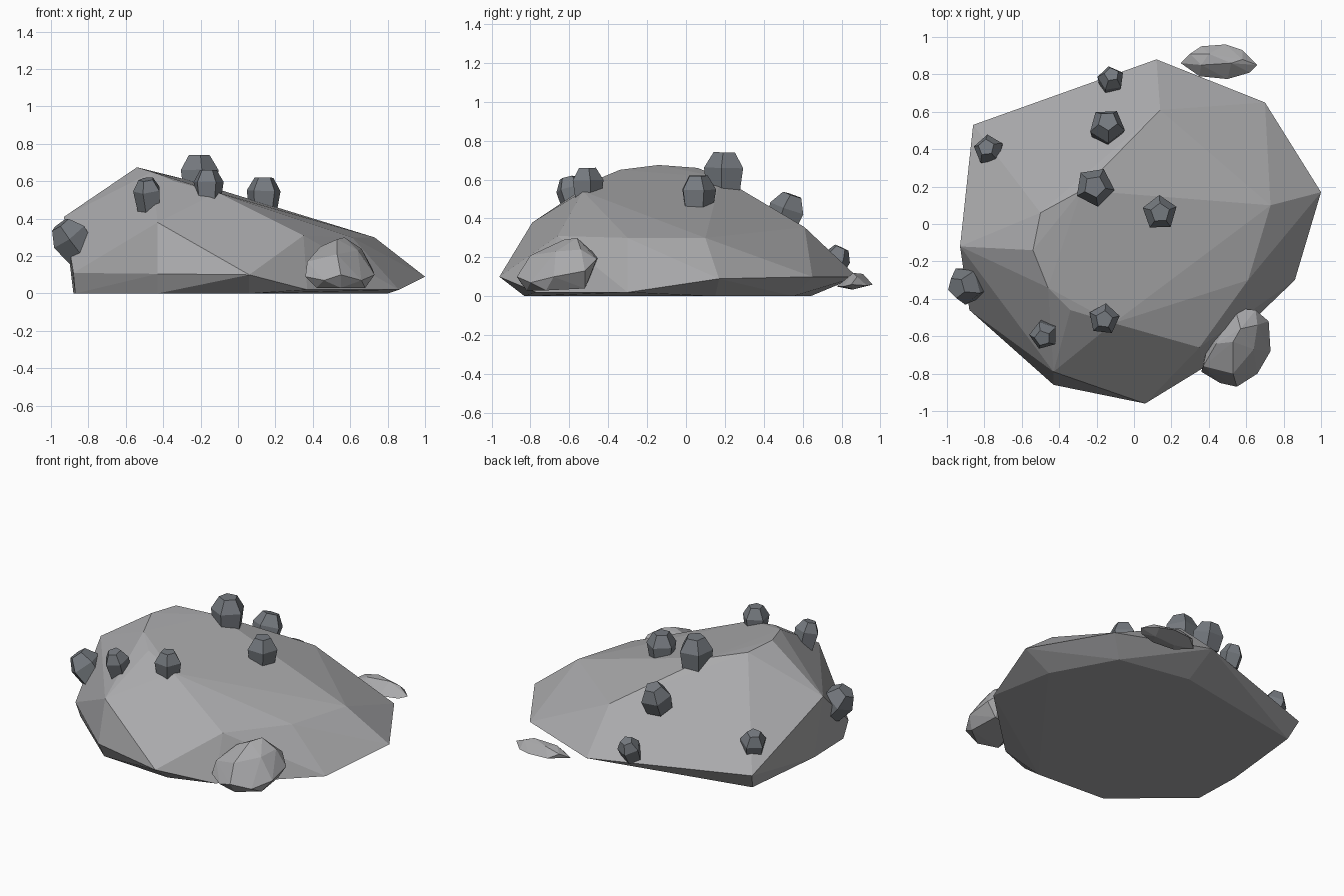
import bpy, bmesh, math
from mathutils import Vector


def material(name, rgb):
    m = bpy.data.materials.new(name)
    m.diffuse_color = (*rgb, 1)
    return m


STONE = material("stone grey", (0.40, 0.40, 0.41))
SLATE = material("slate grey", (0.18, 0.195, 0.215))


def finish(bm, name, mat):
    bmesh.ops.recalc_face_normals(bm, faces=bm.faces)
    me = bpy.data.meshes.new(name)
    bm.to_mesh(me)
    bm.free()
    me.materials.append(mat)
    ob = bpy.data.objects.new(name, me)
    bpy.context.collection.objects.link(ob)
    return ob


def hull(name, points, mat):
    """Faceted stone wrapped around a few corner points."""
    bm = bmesh.new()
    for p in points:
        bm.verts.new(p)
    res = bmesh.ops.convex_hull(bm, input=bm.verts)
    loose = [v for v in bm.verts if not v.link_faces]
    bmesh.ops.delete(bm, geom=loose, context='VERTS')
    bmesh.ops.dissolve_limit(bm, angle_limit=math.radians(1),
                             verts=bm.verts, edges=bm.edges)
    return finish(bm, name, mat)


# Main boulder: ground outline, widest rim, shoulder and sloping crown
ground = [(-0.87, -0.42, 0), (-0.43, -0.80, 0), (0.06, -0.83, 0), (0.37, -0.77, 0.02),
          (0.86, -0.30, 0.02), (0.80, 0.15, 0), (0.58, 0.55, 0), (0.10, 0.64, 0),
          (-0.82, 0.47, 0), (-0.88, -0.10, 0)]
rim = [(-0.88, -0.46, 0.11), (-0.43, -0.86, 0.105), (0.06, -0.96, 0.10),
       (1.0, 0.17, 0.09), (0.70, 0.65, 0.10), (0.12, 0.88, 0.10), (-0.86, 0.53, 0.11)]
shoulder = [(-0.93, -0.12, 0.41), (-0.43, -0.79, 0.38), (0.35, -0.66, 0.31),
            (0.61, -0.30, 0.30), (0.73, 0.10, 0.30), (0.14, 0.61, 0.355)]
crown = [(-0.54, -0.14, 0.675), (-0.50, 0.06, 0.66), (-0.28, 0.18, 0.61),
         (-0.46, -0.34, 0.65), (-0.34, -0.46, 0.60), (-0.11, -0.53, 0.54)]
hull("boulder", ground + rim + shoulder + crown, STONE)

# Rounded pebble leaning on the front right
hull("front_pebble", [
    (0.42, -0.78, 0.03), (0.55, -0.82, 0.03), (0.68, -0.72, 0.03), (0.66, -0.52, 0.04),
    (0.48, -0.55, 0.04), (0.36, -0.79, 0.09), (0.46, -0.85, 0.07), (0.55, -0.87, 0.10),
    (0.66, -0.80, 0.07), (0.73, -0.68, 0.10), (0.72, -0.52, 0.13), (0.65, -0.46, 0.19),
    (0.54, -0.45, 0.20), (0.40, -0.62, 0.15), (0.37, -0.76, 0.17), (0.53, -0.80, 0.21),
    (0.64, -0.67, 0.23), (0.44, -0.64, 0.25), (0.57, -0.56, 0.30), (0.53, -0.63, 0.29),
    (0.66, -0.54, 0.24)], STONE)

# Flat pebble at the back
hull("back_pebble", [
    (0.25, 0.86, 0.06), (0.35, 0.79, 0.05), (0.50, 0.775, 0.05), (0.62, 0.81, 0.05),
    (0.66, 0.85, 0.06), (0.58, 0.93, 0.055), (0.49, 0.96, 0.06), (0.36, 0.95, 0.06),
    (0.30, 0.91, 0.09), (0.36, 0.85, 0.11), (0.52, 0.86, 0.12), (0.58, 0.88, 0.10),
    (0.40, 0.91, 0.115), (0.40, 0.85, 0.035), (0.55, 0.86, 0.035)], STONE)


def nodule(i, top, axis, r, height, turn):
    """Five-sided knob with a bevelled cap; top is the centre of the cap."""
    bm = bmesh.new()
    rings = []
    for rad, z in ((0.85 * r, -height), (r, -0.75 * r), (0.55 * r, 0)):
        rings.append([bm.verts.new((rad * math.cos(turn + k * math.tau / 5),
                                    rad * math.sin(turn + k * math.tau / 5), z))
                      for k in range(5)])
    for a, b in zip(rings, rings[1:]):
        for k in range(5):
            n = (k + 1) % 5
            bm.faces.new((a[k], a[n], b[n], b[k]))
    bm.faces.new(rings[0][::-1])
    bm.faces.new(rings[-1])
    ob = finish(bm, f"nodule_{i}", SLATE)
    tilt = Vector((0, 0, 1)).rotation_difference(Vector(axis).normalized())
    ob.rotation_mode = 'QUATERNION'
    ob.rotation_quaternion = tilt
    ob.location = top


# Knobs scattered over the boulder: cap centre, axis, radius, height, turn
nodules = [
    ((-0.21, 0.20, 0.74), (0.00, 0.02, 1), 0.107, 0.20, 1.1),
    ((0.14, 0.06, 0.62), (0.03, 0.00, 1), 0.095, 0.16, 1.6),
    ((-0.16, -0.51, 0.66), (0.00, -0.02, 1), 0.085, 0.15, 0.2),
    ((-0.49, -0.61, 0.61), (-0.12, -0.25, 1), 0.078, 0.17, 0.6),
    ((-0.95, -0.34, 0.37), (-0.6, -0.15, 0.8), 0.105, 0.20, 0.9),
    ((-0.79, 0.41, 0.33), (-0.2, 0.2, 1), 0.082, 0.17, 0.4),
    ((-0.14, 0.55, 0.52), (0.05, 0.35, 1), 0.098, 0.17, 1.0),
    ((-0.12, 0.80, 0.25), (0.05, 0.45, 1), 0.073, 0.14, 0.5),
]
for i, spec in enumerate(nodules, 1):
    nodule(i, *spec)
